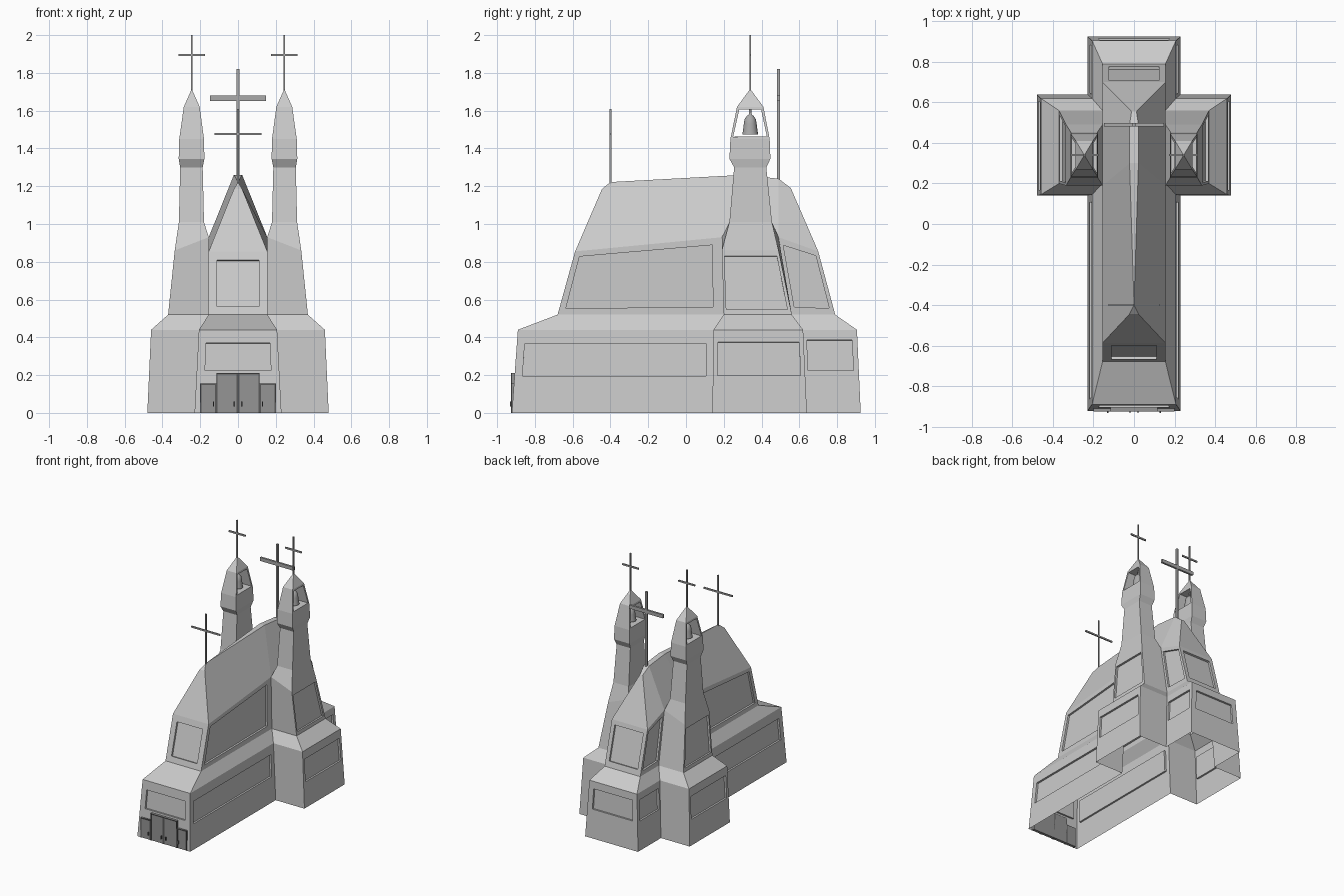
import bpy, bmesh, math
from mathutils import Vector, Matrix

if "Cube" in bpy.data.objects:
    bpy.data.objects.remove(bpy.data.objects["Cube"])


def material(name, v):
    m = bpy.data.materials.new(name)
    m.use_nodes = True
    m.diffuse_color = (v, v, v, 1)
    m.node_tree.nodes["Principled BSDF"].inputs["Base Color"].default_value = (v, v, v, 1)
    return m


STONE = material("pale stone", 0.6)
METAL = material("grey metal", 0.4)
DOOR = material("door grey", 0.3)
FRAME = material("dark frame", 0.1)


def finish(bm, name, mat, weld=True):
    if weld:
        bmesh.ops.remove_doubles(bm, verts=bm.verts, dist=0.0005)
    me = bpy.data.meshes.new(name)
    bm.to_mesh(me)
    bm.free()
    me.materials.append(mat)
    ob = bpy.data.objects.new(name, me)
    bpy.context.scene.collection.objects.link(ob)
    return ob


def face(bm, pts, both=True):
    """Face seen counter-clockwise from outside, optionally mirrored in x."""
    bm.faces.new([bm.verts.new(p) for p in pts])
    if both:
        bm.faces.new([bm.verts.new((-p[0], p[1], p[2])) for p in reversed(pts)])


def wall(bm, quad, win, both=True, depth=0.015):
    """Quad (bottom left, bottom right, top right, top left) with a sunk panel."""
    a, b, c, d = [Vector(p) for p in quad]
    at = lambda u, v: a.lerp(b, u).lerp(d.lerp(c, u), v)
    u0, u1, v0, v1 = win
    hole = [at(u0, v0), at(u1, v0), at(u1, v1), at(u0, v1)]
    n = (c - a).cross(d - b).normalized() * depth
    sunk = [p - n for p in hole]
    outer = [a, b, c, d]
    for i in range(4):
        j = (i + 1) % 4
        face(bm, [outer[i], outer[j], hole[j], hole[i]], both)
        face(bm, [hole[i], hole[j], sunk[j], sunk[i]], both)
    face(bm, sunk, both)


def flip(p):
    return (-p[0], p[1], p[2])


# Nave corners per level: front end, transept front, transept back, rear end
def level(x, z, ys):
    return [(x, y, z) for y in ys]


base = level(.23, 0, (-.922, .14, .64, .925))
shoulder = level(.207, .44, (-.89, .145, .62, .905))
tier = level(.155, .52, (-.68, .2, .56, .79))
eave = [(.155, -.587, .855), (.155, .19, .93), (.155, .49, .93), (.155, .7, .855)]

bm = bmesh.new()


def side(lo, hi, i):
    return [lo[i], lo[i + 1], hi[i + 1], hi[i]]


def front(lo, hi):
    return [flip(lo[0]), lo[0], hi[0], flip(hi[0])]


def back(lo, hi):
    return [lo[3], flip(lo[3]), flip(hi[3]), hi[3]]


wall(bm, side(base, shoulder, 0), (.04, .965, .445, .83))
wall(bm, side(base, shoulder, 2), (.06, .9, .51, .875))
wall(bm, front(base, shoulder), (.1, .9, .51, .84), False)
wall(bm, back(base, shoulder), (.1, .9, .51, .87), False)
for i in (0, 2):
    face(bm, side(shoulder, tier, i))
face(bm, front(shoulder, tier), False)
face(bm, back(shoulder, tier), False)
wall(bm, side(tier, eave, 0), (.04, .935, .1, .91))
wall(bm, side(tier, eave, 2), (.09, .9, .1, .91))
wall(bm, front(tier, eave), (.14, .86, .13, .86), False)
wall(bm, back(tier, eave), (.1, .9, .13, .9), False)

# Steep roof with a ridge that widens toward the back
hip_f, apex = (.022, -.445, 1.185), (0, -.4, 1.222)
ridge_a, ridge_b, hip_b = (.022, .3, 1.26), (.022, .49, 1.24), (.012, .555, 1.19)
face(bm, [eave[0], eave[1], ridge_a, apex, hip_f])
face(bm, [eave[1], eave[2], ridge_b, ridge_a])
face(bm, [eave[2], eave[3], hip_b, ridge_b])
face(bm, front(eave, [hip_f]), False)
face(bm, [flip(hip_f), hip_f, apex], False)
face(bm, [apex, ridge_a, flip(ridge_a)], False)
face(bm, [ridge_a, ridge_b, flip(ridge_b), flip(ridge_a)], False)
face(bm, [ridge_b, hip_b, flip(hip_b), flip(ridge_b)], False)
face(bm, [eave[3], flip(eave[3]), flip(hip_b), hip_b], False)
finish(bm, "nave", STONE)

# Transept arms rising into bell towers: x in, x out, y front, y back, z in, z out
levels = [
    (.23, .48, .14, .64, 0, 0),
    (.207, .46, .145, .62, .44, .44),
    (.155, .37, .2, .56, .52, .52),
    (.155, .335, .19, .49, .93, .86),
    (.18, .313, .23, .455, 1.01, 1.01),
    (.187, .306, .255, .425, 1.3, 1.3),
    (.178, .314, .23, .447, 1.345, 1.345),
    (.18, .311, .235, .443, 1.45, 1.45),
    (.203, .287, .27, .41, 1.62, 1.62),
]
rings = [[(a, f, zi), (b, f, zo), (b, r, zo), (a, r, zi)] for a, b, f, r, zi, zo in levels]
windows = {0: (.05, .95, .45, .85), 2: (.04, .95, .08, .91)}
bm = bmesh.new()
for k in range(len(rings) - 1):
    lo, hi = rings[k], rings[k + 1]
    for i in range(3 if k < 3 else 4):
        j = (i + 1) % 4
        quad = [lo[i], lo[j], hi[j], hi[i]]
        if i == 1 and k in windows:
            wall(bm, quad, windows[k])
        else:
            face(bm, quad)
tip = (.245, .34, 1.715)
for i in range(4):
    face(bm, [rings[-1][i], rings[-1][(i + 1) % 4], tip])
bmesh.ops.remove_doubles(bm, verts=bm.verts, dist=0.0005)

# Belfry openings cut straight through each tower from side to side
for s in (1, -1):
    sides = [f for f in bm.faces if 1.5 < f.calc_center_median().z < 1.56
             and abs(f.normal.x if f.normal.length else f.calc_center_median().x) >= 0
             and abs(f.calc_center_median().y - .34) < .03 and f.calc_center_median().x * s > 0]
    for f in sides:
        f.normal_update()
    bmesh.ops.inset_individual(bm, faces=sides, thickness=.019)
    edges = [e for f in sides for e in f.edges]
    bmesh.ops.delete(bm, geom=sides, context='FACES_ONLY')
    bmesh.ops.bridge_loops(bm, edges=edges)
finish(bm, "transepts_and_towers", STONE)


def box(name, lo, hi, mat):
    bm = bmesh.new()
    lo, hi = Vector(lo), Vector(hi)
    size = Matrix.Diagonal((*(hi - lo), 1))
    bmesh.ops.create_cube(bm, size=1, matrix=Matrix.Translation((lo + hi) / 2) @ size)
    return finish(bm, name, mat, False)


# Crosses
def cross(name, x, y, z0, z1, zbar, half, t, tbar):
    box(name + "_post", (x - t, y - t, z0), (x + t, y + t, z1), METAL)
    box(name + "_bar", (x - half, y - t, zbar - tbar), (x + half, y + t, zbar + tbar), METAL)


cross("front_cross", 0, -.4, 1.2, 1.61, 1.477, .125, .005, .006)
cross("rear_cross", 0, .49, 1.2, 1.82, 1.665, .147, .008, .014)
for s, tag in ((1, "left"), (-1, "right")):
    cross(tag + "_tower_cross", s * .245, .34, 1.69, 2.0, 1.895, .071, .005, .006)

# Bells, turned from a profile
profile = [(.042, 1.475), (.039, 1.49), (.034, 1.53), (.03, 1.555), (.018, 1.572), (.006, 1.58), (.006, 1.61)]
for s, tag in ((1, "left"), (-1, "right")):
    bm = bmesh.new()
    vs = [bm.verts.new((r + s * .245, .34, z)) for r, z in profile]
    es = [bm.edges.new(p) for p in zip(vs, vs[1:])]
    bmesh.ops.spin(bm, geom=vs + es, cent=(s * .245, .34, 0), axis=(0, 0, 1),
                   angle=math.tau, steps=20)
    bmesh.ops.remove_doubles(bm, verts=bm.verts, dist=0.0005)
    bmesh.ops.recalc_face_normals(bm, faces=bm.faces)
    for f in bm.faces:
        f.smooth = True
    finish(bm, tag + "_bell", METAL)


# Entrance: two tall middle leaves and a lower side door each way
def door(name, x0, x1, h):
    t = .007
    box(name + "_leaf", (x0, -.922, 0), (x1, -.9, h), DOOR)
    for part, a, b, z0 in (("jamb_a", x0, x0 + t, 0), ("jamb_b", x1 - t, x1, 0), ("lintel", x0, x1, h - t)):
        box(name + "_" + part, (a, -.926, z0), (b, -.9, h), FRAME)


for s, tag in ((1, "left"), (-1, "right")):
    door(tag + "_main_door", *sorted((0, s * .115)), .21)
    door(tag + "_side_door", *sorted((s * .115, s * .2)), .155)
    for x in (.02, .13):
        box(tag + "_handle", (s * x - .003, -.932, .035), (s * x + .003, -.92, .06), FRAME)
